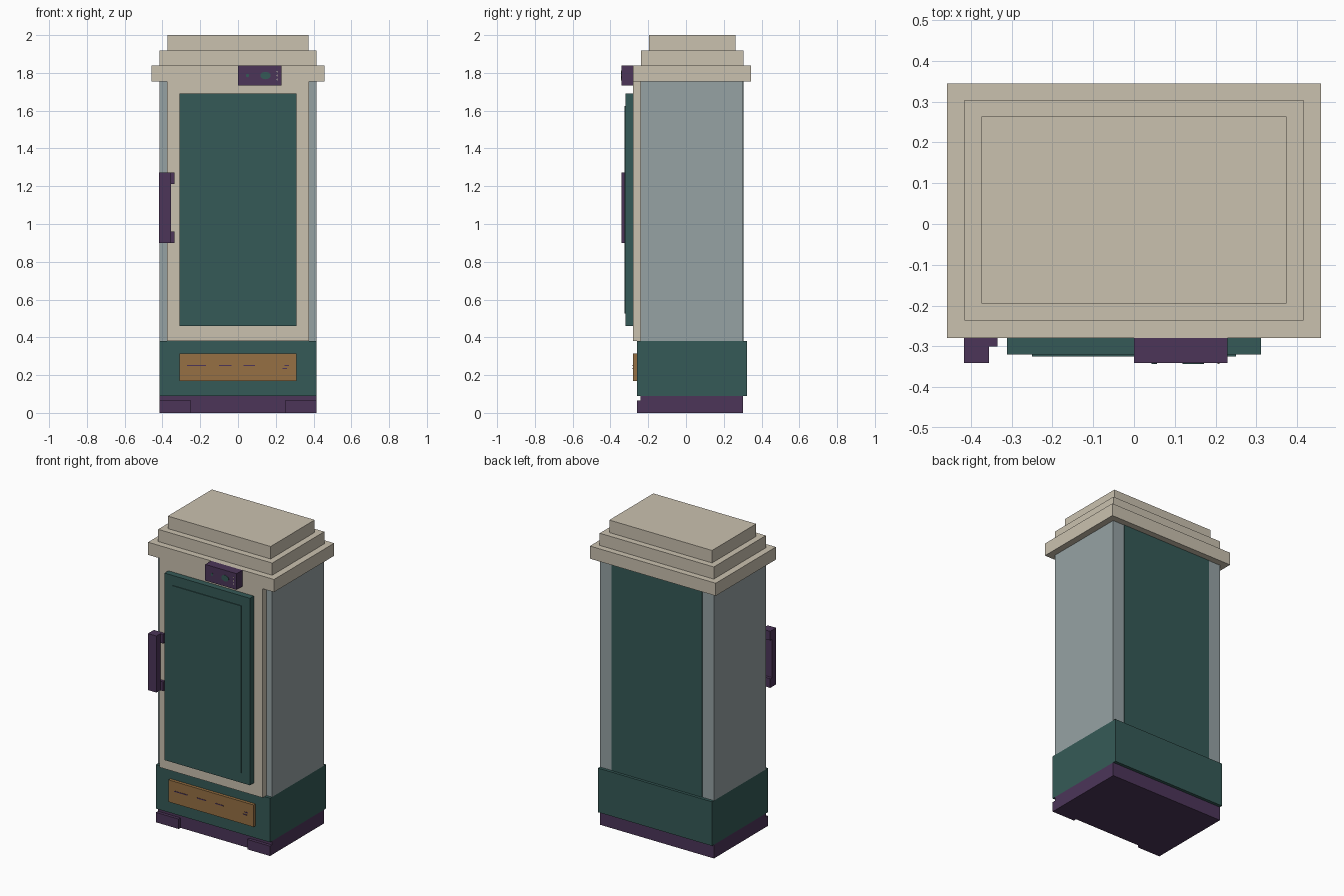
import bpy, bmesh, math
from mathutils import Matrix

if "Cube" in bpy.data.objects:
    bpy.data.objects.remove(bpy.data.objects["Cube"])


def lin(c):
    c /= 255
    return c / 12.92 if c <= 0.04045 else ((c + 0.055) / 1.055) ** 2.4


def material(name, r, g, b):
    m = bpy.data.materials.new(name)
    m.diffuse_color = (lin(r), lin(g), lin(b), 1)
    m.use_nodes = True
    m.node_tree.nodes["Principled BSDF"].inputs["Base Color"].default_value = m.diffuse_color
    return m


cream = material("cream", 202, 193, 175)
green = material("dark green", 53, 90, 87)
purple = material("dark purple", 76, 53, 89)
orange = material("brown orange", 150, 112, 67)
grey = material("blue grey", 150, 162, 164)


def finish(name, bm, mat):
    me = bpy.data.meshes.new(name)
    bm.to_mesh(me)
    bm.free()
    me.materials.append(mat)
    ob = bpy.data.objects.new(name, me)
    bpy.context.collection.objects.link(ob)
    return ob


def box(name, mat, x, y, z):
    """Box from (min, max) ranges; a single x number means symmetric."""
    if not isinstance(x, tuple):
        x = (-x, x)
    bm = bmesh.new()
    bmesh.ops.create_cube(bm, size=1)
    for v in bm.verts:
        v.co = [r[0] if c < 0 else r[1] for c, r in zip(v.co, (x, y, z))]
    return finish(name, bm, mat)


def disc(name, mat, x, z, rx, rz, y0, y1, sides=10):
    """Thin elliptical plate facing the front."""
    bm = bmesh.new()
    bmesh.ops.create_cone(bm, cap_ends=True, segments=sides, radius1=1, radius2=1, depth=1)
    bmesh.ops.transform(bm, verts=bm.verts, matrix=Matrix.Translation((x, (y0 + y1) / 2, z))
                        @ Matrix.Diagonal((rx, y1 - y0, rz, 1)) @ Matrix.Rotation(math.pi / 2, 4, 'X'))
    return finish(name, bm, mat)


# base plinth with two front feet
box("plinth", purple, 0.415, (-0.24, 0.302), (0, 0.09))
for side, x in (("left", (-0.415, -0.25)), ("right", (0.25, 0.415))):
    box(side + "_foot", purple, x, (-0.26, -0.24), (0, 0.065))

# lower skirt and front plate
box("lower_skirt", green, 0.415, (-0.26, 0.322), (0.09, 0.38))
box("lower_plate", orange, 0.31, (-0.28, -0.26), (0.17, 0.315))
for i, (a, b, z) in enumerate(((-0.27, -0.17, 0.251), (-0.10, -0.035, 0.251), (0.03, 0.09, 0.251),
                               (0.245, 0.27, 0.251), (0.235, 0.26, 0.235))):
    box(f"plate_dash_{i}", purple, (a, b), (-0.282, -0.28), (z - 0.003, z + 0.003))

# cabinet body, front frame and back panel
box("body", grey, 0.415, (-0.24, 0.302), (0.38, 1.755))
box("front_frame", cream, 0.375, (-0.28, -0.24), (0.38, 1.755))
box("back_panel", green, 0.33, (0.302, 0.304), (0.38, 1.755))

# door with raised centre panel
box("door", green, 0.311, (-0.32, -0.28), (0.46, 1.69))
box("door_panel", green, 0.25, (-0.325, -0.32), (0.525, 1.625))

# stepped cornice
box("cornice_lower", cream, 0.458, (-0.28, 0.345), (1.755, 1.838))
box("cornice_middle", cream, 0.415, (-0.237, 0.304), (1.838, 1.918))
box("cornice_top", cream, 0.374, (-0.195, 0.263), (1.918, 2.0))

# door handle: bar and two mounts
box("handle_bar", purple, (-0.417, -0.355), (-0.341, -0.30), (0.90, 1.272))
for name, z in (("lower", (0.90, 0.96)), ("upper", (1.212, 1.272))):
    box(name + "_handle_mount", purple, (-0.417, -0.335), (-0.30, -0.28), z)

# control box with small indicator details
box("control_box", purple, (0, 0.229), (-0.341, -0.28), (1.732, 1.838))
disc("indicator", green, 0.145, 1.786, 0.028, 0.02, -0.343, -0.341)
disc("small_button", green, 0.05, 1.786, 0.008, 0.01, -0.343, -0.341, 6)
for i, z in enumerate((1.765, 1.786, 1.807)):
    disc(f"light_{i}", cream, 0.207, z, 0.003, 0.005, -0.343, -0.341, 6)
